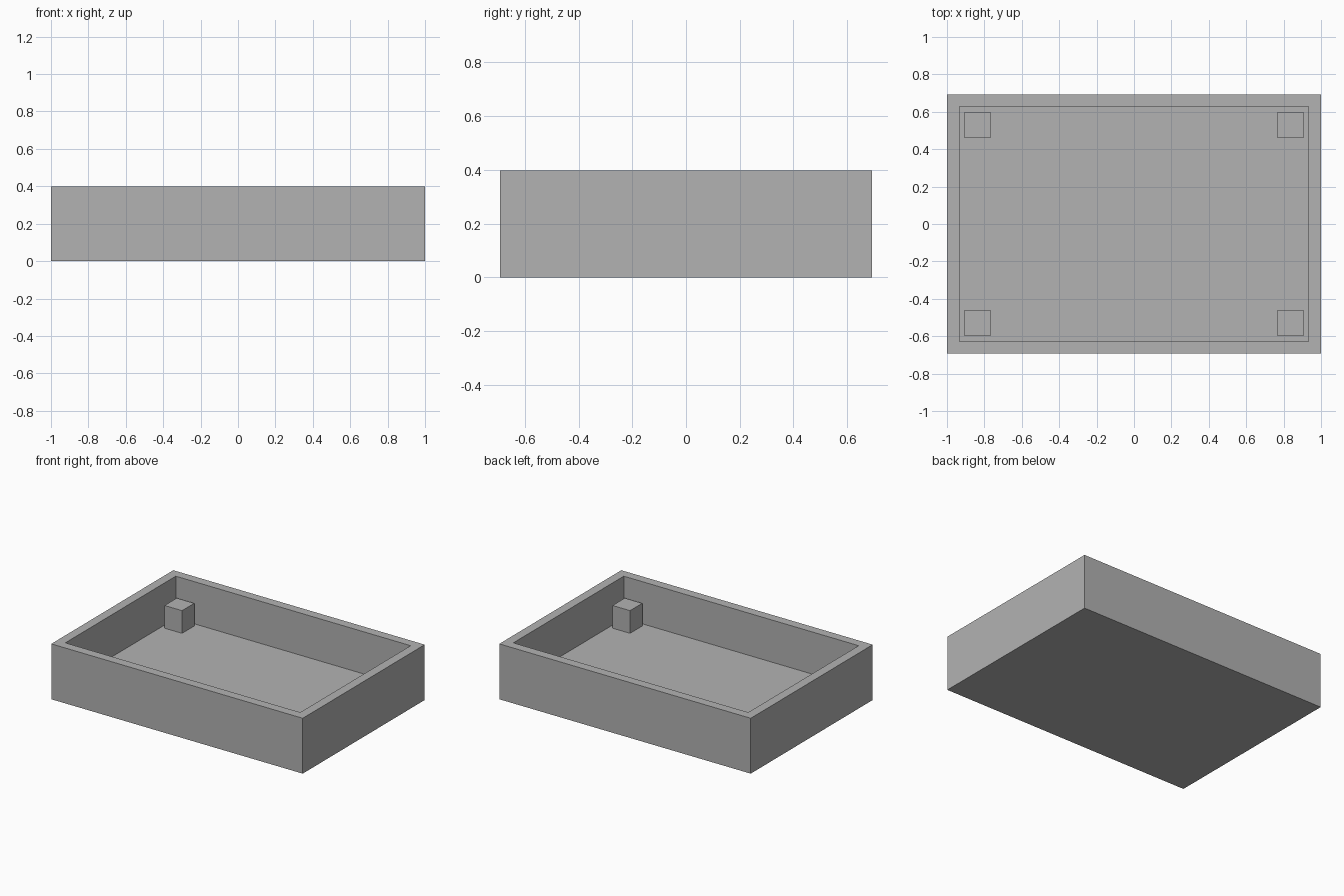
import bpy
import bmesh
from mathutils import Matrix, Vector

cube = bpy.data.objects.get("Cube")
if cube:
    bpy.data.objects.remove(cube, do_unlink=True)

# Overall sizes
HALF_X, HALF_Y, HEIGHT = 1.0, 0.693, 0.398
WALL, FLOOR = 0.093, 0.095
POST, POST_TOP = 0.139, 0.258
INNER_X, INNER_Y = HALF_X - WALL, HALF_Y - WALL

grey = bpy.data.materials.new("plain grey")
grey.use_nodes = True
colour = (0.448, 0.448, 0.448, 1)
grey.diffuse_color = colour
grey.node_tree.nodes["Principled BSDF"].inputs["Base Color"].default_value = colour


def add_box(bm, low, high):
    low, high = Vector(low), Vector(high)
    matrix = Matrix.Translation((low + high) / 2) @ Matrix.Diagonal((*(high - low), 1))
    return bmesh.ops.create_cube(bm, size=1, matrix=matrix)["verts"]


def finish(bm, name):
    mesh = bpy.data.meshes.new(name)
    bm.to_mesh(mesh)
    bm.free()
    mesh.materials.append(grey)
    obj = bpy.data.objects.new(name, mesh)
    bpy.context.collection.objects.link(obj)
    return obj


# Open tray: inset the top face for the rim, then extrude it down to the floor
bm = bmesh.new()
add_box(bm, (-HALF_X, -HALF_Y, 0), (HALF_X, HALF_Y, HEIGHT))
top = max(bm.faces, key=lambda f: f.calc_center_median().z)
bmesh.ops.inset_region(bm, faces=[top], thickness=WALL)
result = bmesh.ops.extrude_discrete_faces(bm, faces=[top])
floor = result["faces"][0]
bmesh.ops.translate(bm, verts=floor.verts, vec=(0, 0, FLOOR - HEIGHT))
finish(bm, "tray")

# Square posts standing in the four inner corners
for side_x, label_x in ((-1, "right"), (1, "left")):
    for side_y, label_y in ((-1, "front"), (1, "back")):
        bm = bmesh.new()
        x = side_x * (INNER_X - POST / 2)
        y = side_y * (INNER_Y - POST / 2)
        add_box(bm, (x - POST / 2, y - POST / 2, FLOOR),
                (x + POST / 2, y + POST / 2, POST_TOP))
        finish(bm, f"{label_y}_{label_x}_post")
